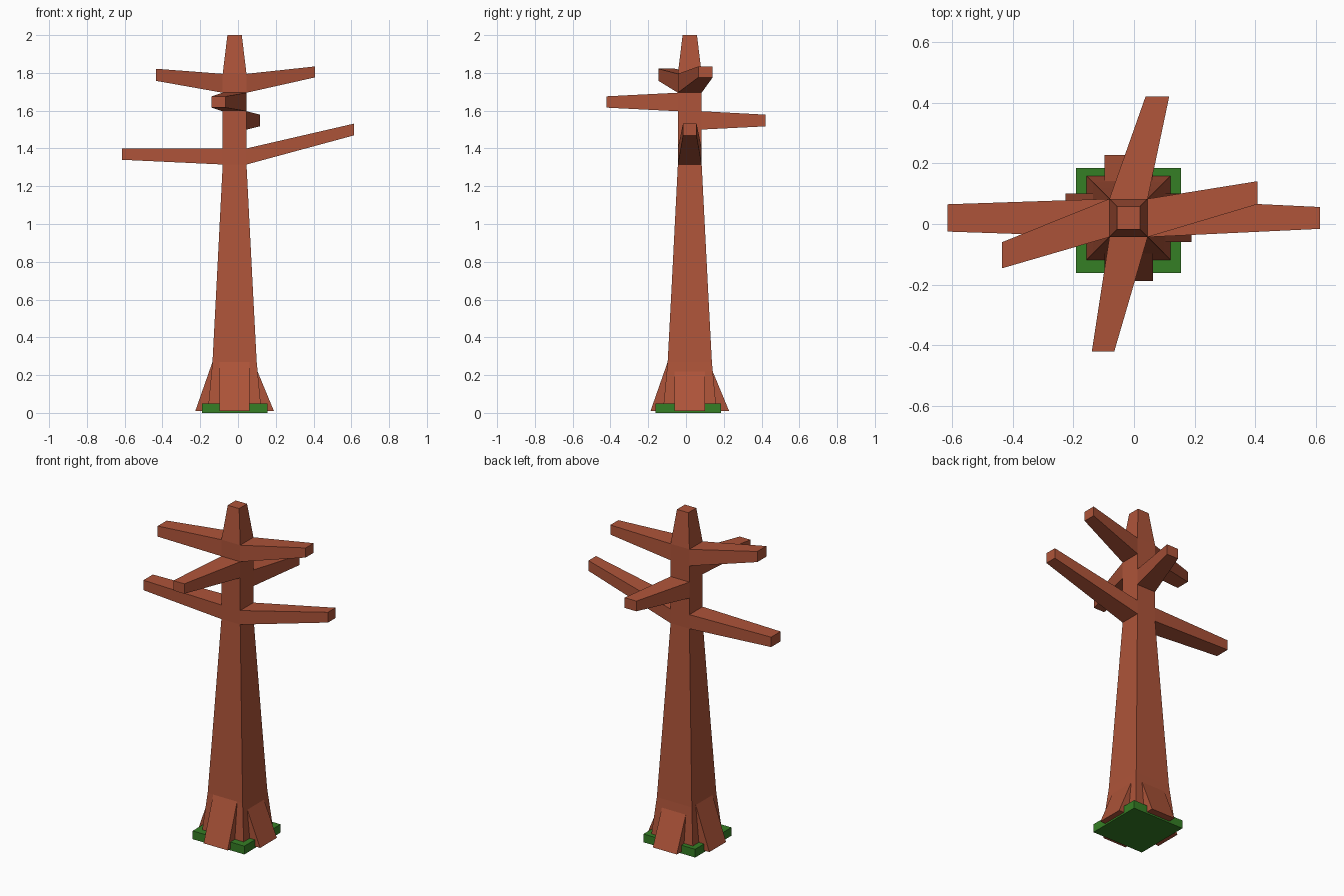
import bpy, bmesh
from mathutils import Matrix, Vector

cube = bpy.data.objects.get("Cube")
if cube:
    bpy.data.objects.remove(cube, do_unlink=True)

CX, CY = -0.018, 0.02  # trunk axis


def material(name, color):
    m = bpy.data.materials.new(name)
    m.use_nodes = True
    m.diffuse_color = color
    m.node_tree.nodes["Principled BSDF"].inputs["Base Color"].default_value = color
    return m


def finish(bm, name, mat):
    bmesh.ops.recalc_face_normals(bm, faces=bm.faces)
    mesh = bpy.data.meshes.new(name)
    bm.to_mesh(mesh)
    bm.free()
    mesh.materials.append(mat)
    obj = bpy.data.objects.new(name, mesh)
    bpy.context.collection.objects.link(obj)
    return obj


bark = material("bark brown", (0.42, 0.088, 0.041, 1))
grass = material("grass green", (0.036, 0.21, 0.018, 1))

# Square trunk lofted from (height, half width) rings
profile = [(0.01, 0.142), (0.27, 0.117), (0.65, 0.097), (1.315, 0.063), (1.4, 0.063),
           (1.5, 0.063), (1.597, 0.063), (1.695, 0.063), (1.795, 0.063), (2.0, 0.038)]
corners = [(-1, -1), (1, -1), (1, 1), (-1, 1)]
bm = bmesh.new()
rings = [[bm.verts.new((CX + sx * w, CY + sy * w, z)) for sx, sy in corners]
         for z, w in profile]
sides = {}
for level, (low, high) in enumerate(zip(rings, rings[1:])):
    for i, side in enumerate(("front", "left", "back", "right")):
        j = (i + 1) % 4
        sides[level, side] = bm.faces.new((low[i], low[j], high[j], high[i]))
bm.faces.new(rings[0][::-1])
bm.faces.new(rings[-1])

# Branches grown out of trunk faces: tip centre, half width, half height
branches = [
    (3, "right", (-0.615, 0.02, 1.37), 0.045, 0.03),
    (3, "left", (0.613, 0.02, 1.5), 0.036, 0.031),
    (5, "back", (0.077, 0.42, 1.548), 0.039, 0.031),
    (6, "front", (-0.102, -0.42, 1.646), 0.037, 0.03),
    (7, "right", (-0.435, -0.103, 1.79), 0.043, 0.032),
    (7, "left", (0.407, 0.103, 1.805), 0.038, 0.029),
]
for level, side, tip, half_w, half_h in branches:
    face = sides[level, side]
    end = bmesh.ops.extrude_discrete_faces(bm, faces=[face])["faces"][0]
    mid = end.calc_center_median()
    across = 1 if side in ("left", "right") else 0
    for v in end.verts:
        offset = Vector((0, 0, half_h if v.co.z > mid.z else -half_h))
        offset[across] = half_w if v.co[across] > mid[across] else -half_w
        v.co = Vector(tip) + offset
finish(bm, "trunk_and_branches", bark)

# Sloping root wedges, one on each side
for i, (name, top) in enumerate((("front", 0.27), ("left", 0.23), ("back", 0.23), ("right", 0.27))):
    bm = bmesh.new()
    section = [(0.05, 0.01), (0.208, 0.01), (0.117, top), (0.05, top)]
    ends = [[bm.verts.new((x, -d, z)) for d, z in section] for x in (-0.08, 0.08)]
    bm.faces.new(ends[0])
    bm.faces.new(ends[1])
    for k in range(4):
        n = (k + 1) % 4
        bm.faces.new((ends[0][k], ends[0][n], ends[1][n], ends[1][k]))
    root = finish(bm, name + "_root", bark)
    root.data.transform(Matrix.Translation((CX, CY, 0)) @ Matrix.Rotation(i * 1.5707963, 4, "Z"))

# Square grass pad
bm = bmesh.new()
bmesh.ops.create_cube(bm, size=1)
bmesh.ops.scale(bm, verts=bm.verts, vec=(0.346, 0.346, 0.05))
bmesh.ops.translate(bm, verts=bm.verts, vec=(CX, 0.012, 0.025))
finish(bm, "grass_pad", grass)
